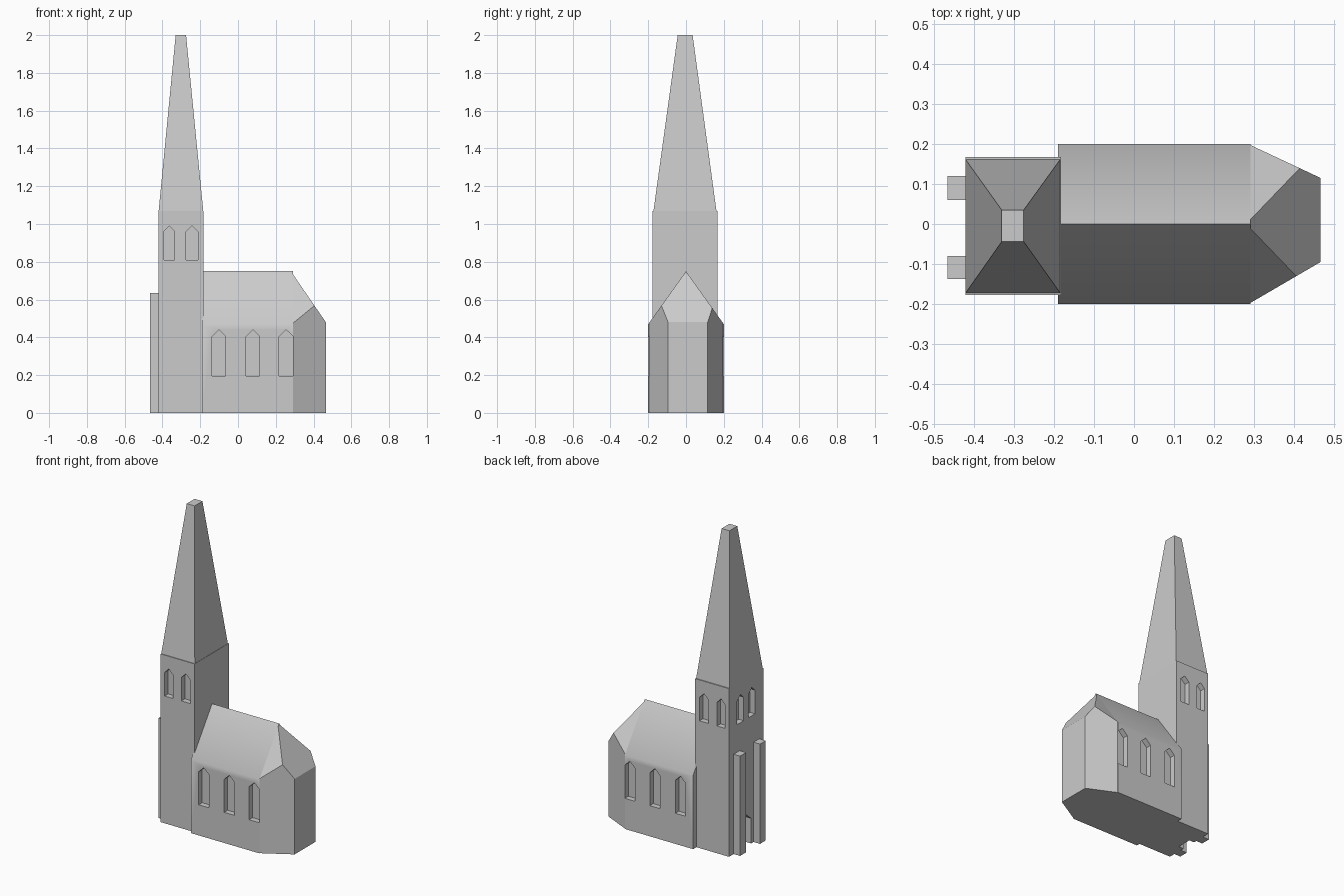
import bpy, bmesh, math
from mathutils import Vector

if "Cube" in bpy.data.objects:
    bpy.data.objects.remove(bpy.data.objects["Cube"])

stone = bpy.data.materials.new("light grey stone")
stone.diffuse_color = (0.6, 0.6, 0.6, 1)
stone.use_nodes = True
stone.node_tree.nodes["Principled BSDF"].inputs["Base Color"].default_value = stone.diffuse_color


def finish(name, bm):
    """Turn a bmesh into a named stone object."""
    bmesh.ops.recalc_face_normals(bm, faces=bm.faces[:])
    me = bpy.data.meshes.new(name)
    bm.to_mesh(me)
    bm.free()
    me.materials.append(stone)
    ob = bpy.data.objects.new(name, me)
    bpy.context.collection.objects.link(ob)
    return ob


def add_prism(bm, points, offset):
    """Sweep a flat outline along an offset."""
    a = [bm.verts.new(p) for p in points]
    b = [bm.verts.new(Vector(p) + Vector(offset)) for p in points]
    bm.faces.new(a)
    bm.faces.new(b[::-1])
    for i in range(len(a)):
        j = (i + 1) % len(a)
        bm.faces.new((a[i], a[j], b[j], b[i]))


def prism(name, points, offset):
    bm = bmesh.new()
    add_prism(bm, points, offset)
    return finish(name, bm)


def rect(x0, x1, y0, y1, z):
    return [(x0, y0, z), (x1, y0, z), (x1, y1, z), (x0, y1, z)]


def arch(u0, u1, z0, z1, peak):
    """Pointed opening outline."""
    return [(u0, z0), (u1, z0), (u1, z1), ((u0 + u1) / 2, peak), (u0, z1)]


def cut(target, prisms):
    """Cut recesses out of a part, then remove the cutter."""
    bm = bmesh.new()
    for points, offset in prisms:
        add_prism(bm, points, offset)
    cutter = finish("opening_cutter", bm)
    cutter.hide_render = True
    mod = target.modifiers.new("openings", 'BOOLEAN')
    mod.operation = 'DIFFERENCE'
    mod.solver = 'EXACT'
    mod.object = cutter
    bpy.context.view_layer.objects.active = target
    bpy.ops.object.modifier_apply(modifier=mod.name)
    bpy.data.objects.remove(cutter)


DEPTH = 0.035
OUT = 0.05  # how far cutters stick out of the wall


def side_windows(spans, z0, z1, peak, walls):
    """Openings in the front and back walls."""
    result = []
    for u0, u1 in spans:
        for y in walls:
            s = 1 if y > 0 else -1
            pts = [(u, y - s * DEPTH, z) for u, z in arch(u0, u1, z0, z1, peak)]
            result.append((pts, (0, s * (DEPTH + OUT), 0)))
    return result


def west_opening(u0, u1, z0, z1, peak):
    pts = [(-0.42 + DEPTH, u, z) for u, z in arch(u0, u1, z0, z1, peak)]
    return pts, (-DEPTH - OUT, 0, 0)


# Tower with belfry windows on three sides and a west door
tower = prism("tower", rect(-0.42, -0.182, -0.177, 0.167, 0), (0, 0, 1.07))
openings = side_windows([(-0.392, -0.335), (-0.275, -0.212)], 0.81, 0.96, 0.99,
                        (-0.177, 0.167))
openings += [west_opening(0.02, 0.085, 0.81, 0.96, 0.99),
             west_opening(-0.095, -0.03, 0.81, 0.96, 0.99),
             west_opening(-0.055, 0.04, -0.02, 0.16, 0.20)]
cut(tower, openings)

# Tapered spire with a blunt top
bm = bmesh.new()
low = [bm.verts.new(p) for p in rect(-0.42, -0.184, -0.172, 0.161, 1.07)]
top = [bm.verts.new(p) for p in rect(-0.33, -0.275, -0.044, 0.035, 2.0)]
bm.faces.new(low)
bm.faces.new(top)
for i in range(4):
    j = (i + 1) % 4
    bm.faces.new((low[i], low[j], top[j], top[i]))
finish("spire", bm)

# Buttresses either side of the door
for side, y0, y1 in (("left", 0.06, 0.12), ("right", -0.137, -0.08)):
    prism("buttress_" + side, rect(-0.465, -0.42, y0, y1, 0), (0, 0, 0.635))

# Nave with a gabled roof and three windows on each side
nave = prism("nave", [(-0.19, y, z) for y, z in
                      ((-0.2, 0), (0.2, 0), (0.2, 0.47), (0, 0.75), (-0.2, 0.47))],
             (0.48, 0, 0))
cut(nave, side_windows([(-0.137, -0.065), (0.043, 0.115), (0.218, 0.292)],
                       0.195, 0.405, 0.44, (-0.2, 0.2)))

# Apse: angled footprint trimmed by the two side slopes and the end slope
bm = bmesh.new()
add_prism(bm, [(0.29, -0.197, 0), (0.465, -0.095, 0), (0.465, 0.115, 0),
               (0.29, 0.197, 0)], (0, 0, 1))
for co, no in (((0, 0, 0.75), (0, 1.4, 1)), ((0, 0, 0.75), (0, -1.4, 1)),
               ((0.29, 0, 0.735), (1.457, 0, 1))):
    cutg = bmesh.ops.bisect_plane(bm, geom=bm.verts[:] + bm.edges[:] + bm.faces[:],
                                  dist=1e-6, plane_co=co, plane_no=no,
                                  clear_outer=True)
    edges = [e for e in bm.edges if e.is_boundary]
    bmesh.ops.holes_fill(bm, edges=edges, sides=0)
finish("apse", bm)

# Soft shading over the nave eaves
bpy.ops.object.select_all(action='DESELECT')
nave.select_set(True)
bpy.context.view_layer.objects.active = nave
bpy.ops.object.shade_smooth_by_angle(angle=math.radians(40))
